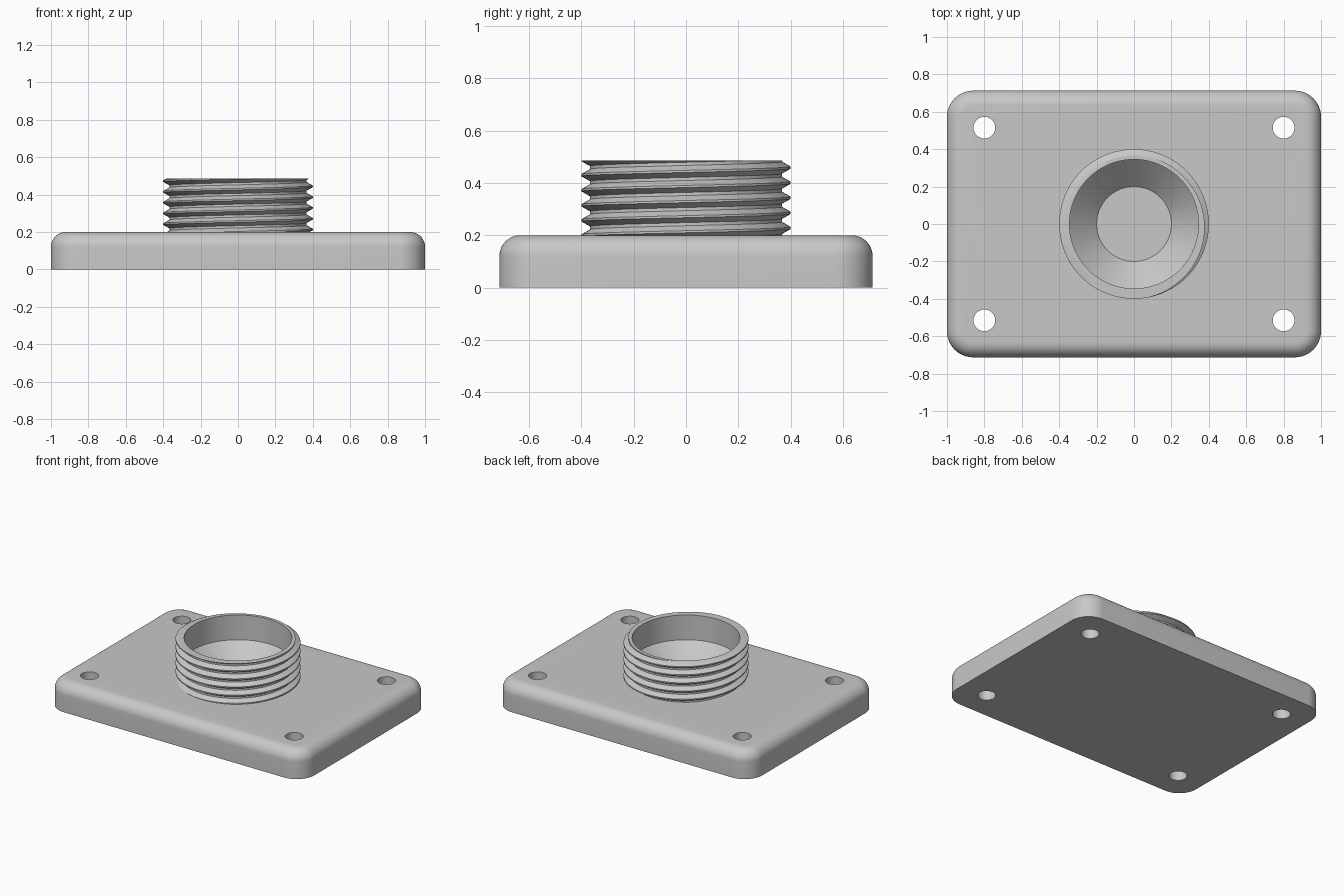
import bpy
import bmesh
from math import cos, sin, tau, floor

PLATE_TOP = 0.2
NECK_TOP = 0.485
PITCH = 0.0576
CREST_R, ROOT_R = 0.4, 0.367
CREST_FLAT, ROOT_FLAT = 0.004, 0.006   # half heights of the thread flats
STEPS = 96

default = bpy.data.objects.get("Cube")
if default:
    bpy.data.objects.remove(default, do_unlink=True)

grey = bpy.data.materials.new("plain grey")
grey.use_nodes = True
colour = (0.58, 0.58, 0.58, 1)
grey.diffuse_color = colour
grey.node_tree.nodes["Principled BSDF"].inputs["Base Color"].default_value = colour


def make_object(name, bm):
    bmesh.ops.recalc_face_normals(bm, faces=bm.faces[:])
    mesh = bpy.data.meshes.new(name)
    bm.to_mesh(mesh)
    bm.free()
    mesh.materials.append(grey)
    obj = bpy.data.objects.new(name, mesh)
    bpy.context.collection.objects.link(obj)
    return obj


def select_only(obj):
    bpy.ops.object.select_all(action='DESELECT')
    obj.select_set(True)
    bpy.context.view_layer.objects.active = obj


def cut_cylinder(target, x, y, radius, bottom, top):
    bpy.ops.mesh.primitive_cylinder_add(
        vertices=48, radius=radius, depth=top - bottom,
        location=(x, y, (top + bottom) / 2))
    cutter = bpy.context.object
    cutter.hide_render = True
    mod = target.modifiers.new("hole", 'BOOLEAN')
    mod.operation = 'DIFFERENCE'
    mod.solver = 'EXACT'
    mod.object = cutter
    select_only(target)
    bpy.ops.object.modifier_apply(modifier=mod.name)
    bpy.data.objects.remove(cutter, do_unlink=True)


# Base plate: rounded corners, then a rounded top rim
bm = bmesh.new()
bmesh.ops.create_cube(bm, size=1)
for v in bm.verts:
    v.co = (v.co.x * 2, v.co.y * 1.426, (v.co.z + 0.5) * PLATE_TOP)
uprights = [e for e in bm.edges if abs(e.verts[0].co.z - e.verts[1].co.z) > 0.1]
bmesh.ops.bevel(bm, geom=uprights, offset=0.14, segments=12, profile=0.5,
                affect='EDGES')
rim = [e for e in bm.edges if all(v.co.z > PLATE_TOP - 0.001 for v in e.verts)]
bmesh.ops.bevel(bm, geom=rim, offset=0.08, segments=10, profile=0.5,
                affect='EDGES')
plate = make_object("base_plate", bm)

# Four screw holes and the recess that takes the neck
for sx in (-1, 1):
    for sy in (-1, 1):
        cut_cylinder(plate, sx * 0.8, sy * 0.515, 0.058, -0.1, 0.3)
cut_cylinder(plate, 0, 0, 0.3, 0.15, 0.3)


# Threaded neck: helical outside, straight bore, conical seat and flat floor
def thread_radius(z, crest_z):
    d = (z - crest_z) / PITCH
    d = abs(d - floor(d + 0.5)) * PITCH
    t = (d - CREST_FLAT) / (PITCH / 2 - ROOT_FLAT - CREST_FLAT)
    return CREST_R + (ROOT_R - CREST_R) * min(max(t, 0), 1)


breaks = (-CREST_FLAT, CREST_FLAT, PITCH / 2 - ROOT_FLAT, PITCH / 2 + ROOT_FLAT)
bore = [(0.345, NECK_TOP), (0.345, 0.31), (0.2, 0.165), (0, 0.165)]

bm = bmesh.new()
columns = []
for i in range(STEPS + 1):
    angle = tau * i / STEPS
    crest_z = 0.444 + PITCH * i / STEPS
    profile = []
    for turn in range(-8, 4):
        for b in breaks:
            z = min(max(crest_z + turn * PITCH + b, PLATE_TOP - 0.01), NECK_TOP)
            profile.append((thread_radius(z, crest_z), z))
    columns.append([bm.verts.new((r * cos(angle), r * sin(angle), z))
                    for r, z in profile + bore])
for a, b in zip(columns, columns[1:]):
    for j in range(len(a) - 1):
        bm.faces.new((a[j], b[j], b[j + 1], a[j + 1]))
bmesh.ops.remove_doubles(bm, verts=bm.verts[:], dist=0.0001)
bmesh.ops.dissolve_degenerate(bm, edges=bm.edges[:], dist=0.0001)
neck = make_object("threaded_neck", bm)

for obj in (plate, neck):
    select_only(obj)
    bpy.ops.object.shade_smooth_by_angle()
